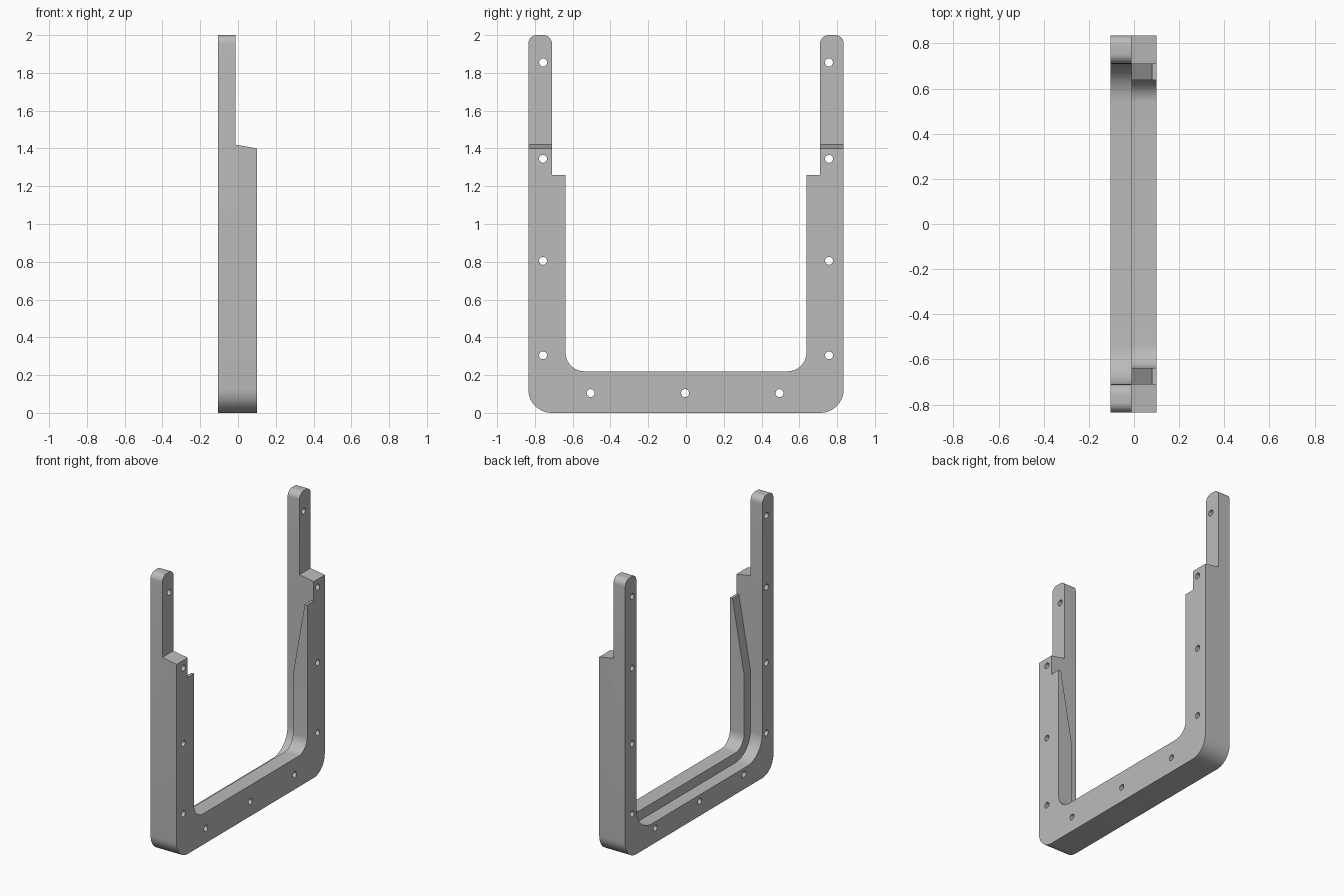
import bpy
import bmesh
import math
from mathutils import Vector

if "Cube" in bpy.data.objects:
    bpy.data.objects.remove(bpy.data.objects["Cube"])

grey = bpy.data.materials.new("plain grey")
grey.use_nodes = True
colour = (0.5, 0.5, 0.5, 1)
grey.diffuse_color = colour
grey.node_tree.nodes["Principled BSDF"].inputs["Base Color"].default_value = colour


def rounded(corners, steps=10):
    """Outline from (a, b, radius) corners, each replaced by an arc."""
    out = []
    for i, (a, b, r) in enumerate(corners):
        p = Vector((a, b))
        if r == 0:
            out.append(p)
            continue
        u = (Vector(corners[i - 1][:2]) - p).normalized()
        v = (Vector(corners[(i + 1) % len(corners)][:2]) - p).normalized()
        centre = p + (u + v) * r
        for k in range(steps + 1):
            t = k / steps * math.pi / 2
            out.append(centre - v * r * math.cos(t) - u * r * math.sin(t))
    return out


def prism(name, outline, low, high, axis):
    """Extrude an outline along x (outline is y, z) or y (outline is x, z)."""
    bm = bmesh.new()

    def place(p, d):
        return (d, p[0], p[1]) if axis == "x" else (p[0], d, p[1])
    face = bm.faces.new([bm.verts.new(place(p, low)) for p in outline])
    extruded = bmesh.ops.extrude_face_region(bm, geom=[face])["geom"]
    shift = Vector(place((0, 0), high - low))
    bmesh.ops.translate(bm, vec=shift, verts=[g for g in extruded if isinstance(g, bmesh.types.BMVert)])
    bmesh.ops.recalc_face_normals(bm, faces=bm.faces)
    mesh = bpy.data.meshes.new(name)
    bm.to_mesh(mesh)
    bm.free()
    mesh.materials.append(grey)
    ob = bpy.data.objects.new(name, mesh)
    bpy.context.collection.objects.link(ob)
    return ob


def cut(target, cutter):
    mod = target.modifiers.new("cut", "BOOLEAN")
    mod.operation = "DIFFERENCE"
    mod.solver = "EXACT"
    mod.object = cutter
    bpy.context.view_layer.objects.active = target
    bpy.ops.object.modifier_apply(modifier=mod.name)
    bpy.data.objects.remove(cutter)


# U-shaped body with the inner lip included
W, LEG, LIP = 0.835, 0.71, 0.638
BACK, SPLIT, FRONT = -0.105, -0.012, 0.1
half = [(W, 0, 0.125), (W, 2, 0.045), (LEG, 2, 0.045),
        (LEG, 1.26, 0), (LIP, 1.26, 0), (LIP, 0.22, 0.1)]
body = prism("frame_body", rounded(half + [(-y, z, r) for y, z, r in reversed(half)]), BACK, FRONT, "x")

# Sloped shoulder where the legs become thinner
cut(body, prism("shoulder_cutter", [(SPLIT, 1.42), (0.212, 1.38), (0.212, 2.2), (SPLIT, 2.2)], -1, 1, "y"))

# Channel behind the lip
channel = [(LEG, 0.15, 0.17), (LEG, 1.3, 0), (-LEG, 1.3, 0), (-LEG, 0.15, 0.17)]
cut(body, prism("channel_cutter", rounded(channel), -0.2, SPLIT, "x"))

# Taper that thins the lip towards its top
taper = [(-0.2, 0.74), (SPLIT, 0.74), (0.08, 1.26), (0.08, 1.3), (-0.2, 1.3)]
cut(body, prism("taper_cutter", taper, -LEG, LEG, "y"))

# Screw holes through the legs and the base
holes = [(s * 0.757, z) for s in (-1, 1) for z in (0.305, 0.805, 1.345, 1.855)]
holes += [(y, 0.105) for y in (-0.505, -0.005, 0.495)]
for y, z in holes:
    ring = [(y + 0.021 * math.cos(k * math.pi / 10), z + 0.021 * math.sin(k * math.pi / 10)) for k in range(20)]
    cut(body, prism("hole_cutter", ring, -0.3, 0.3, "x"))

# Smooth the fillets, keep the machined edges sharp
bpy.ops.object.select_all(action="DESELECT")
body.select_set(True)
bpy.context.view_layer.objects.active = body
bpy.ops.object.shade_smooth_by_angle(angle=math.radians(25))
